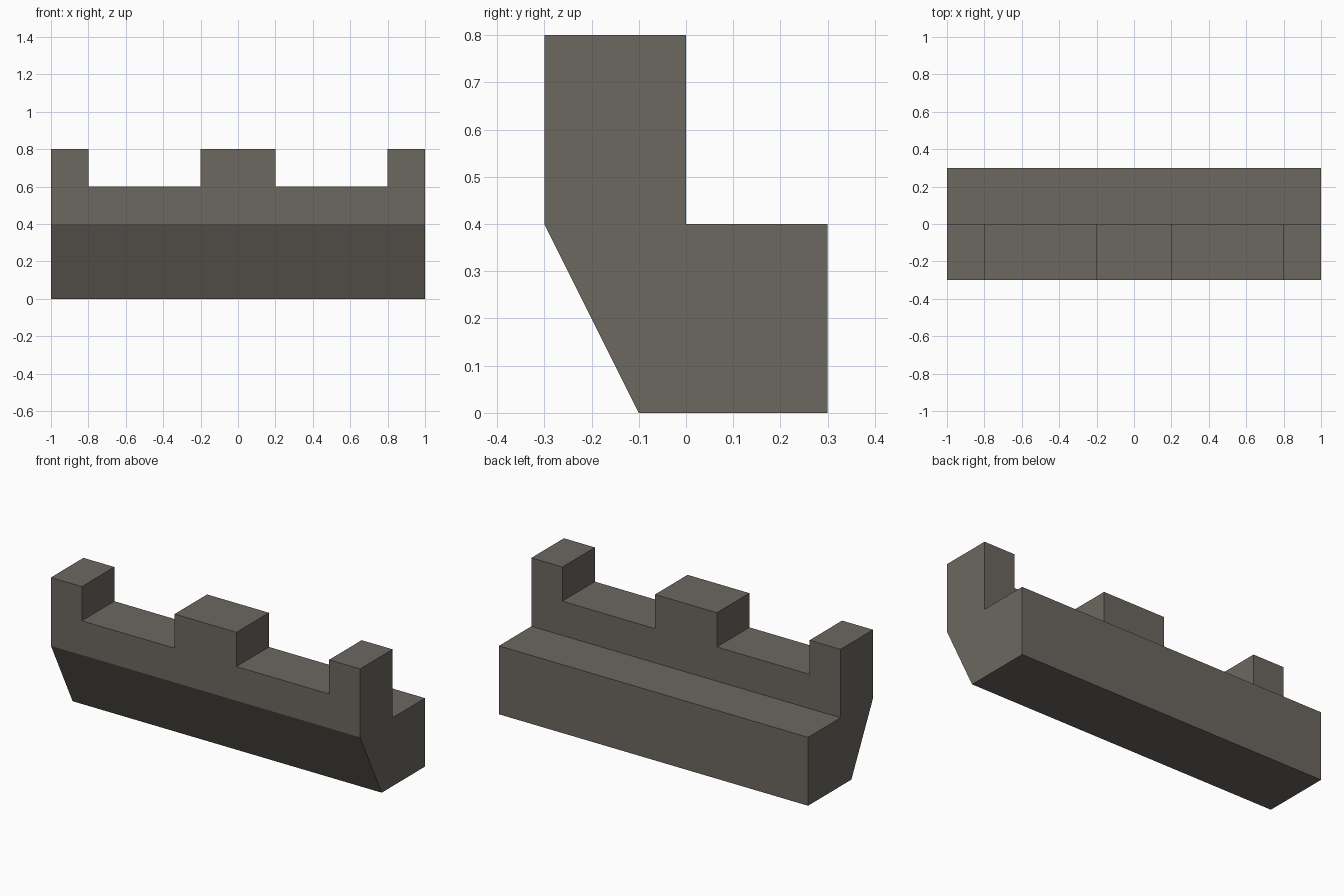
import bpy, bmesh
from mathutils import Vector

if "Cube" in bpy.data.objects:
    bpy.data.objects.remove(bpy.data.objects["Cube"])

stone = bpy.data.materials.new("grey brown stone")
stone.diffuse_color = (0.150, 0.135, 0.117, 1)
stone.use_nodes = True
stone.node_tree.nodes["Principled BSDF"].inputs["Base Color"].default_value = stone.diffuse_color

# Side profile (y, z) of ledge and low wall, swept through the merlon edges in x
PROFILE = [(-0.1, 0), (0.3, 0), (0.3, 0.4), (0, 0.4), (0, 0.6), (-0.3, 0.6), (-0.3, 0.4)]
STATIONS = [-1, -0.8, -0.2, 0.2, 0.8, 1]

bm = bmesh.new()
rings = [[bm.verts.new((x, y, z)) for y, z in PROFILE] for x in STATIONS]
n = len(PROFILE)
for a, b in zip(rings, rings[1:]):
    for i in range(n):
        j = (i + 1) % n
        bm.faces.new((a[i], a[j], b[j], b[i]))
bm.faces.new(rings[0])
bm.faces.new(rings[-1])
bmesh.ops.recalc_face_normals(bm, faces=bm.faces)

# Merlons: raise the wall top at both ends and in the middle
tops = [f for f in bm.faces
        if all(abs(v.co.z - 0.6) < 1e-4 for v in f.verts)
        and (abs(f.calc_center_median().x) < 0.1 or abs(f.calc_center_median().x) > 0.8)]
raised = bmesh.ops.extrude_discrete_faces(bm, faces=tops)["faces"]
for f in raised:
    bmesh.ops.translate(bm, verts=f.verts[:], vec=Vector((0, 0, 0.2)))

# Merge flat areas into clean faces
bmesh.ops.dissolve_limit(bm, angle_limit=0.01, verts=bm.verts[:], edges=bm.edges[:])
bmesh.ops.recalc_face_normals(bm, faces=bm.faces)

mesh = bpy.data.meshes.new("battlement")
bm.to_mesh(mesh)
bm.free()
mesh.materials.append(stone)
bpy.context.collection.objects.link(bpy.data.objects.new("battlement", mesh))
